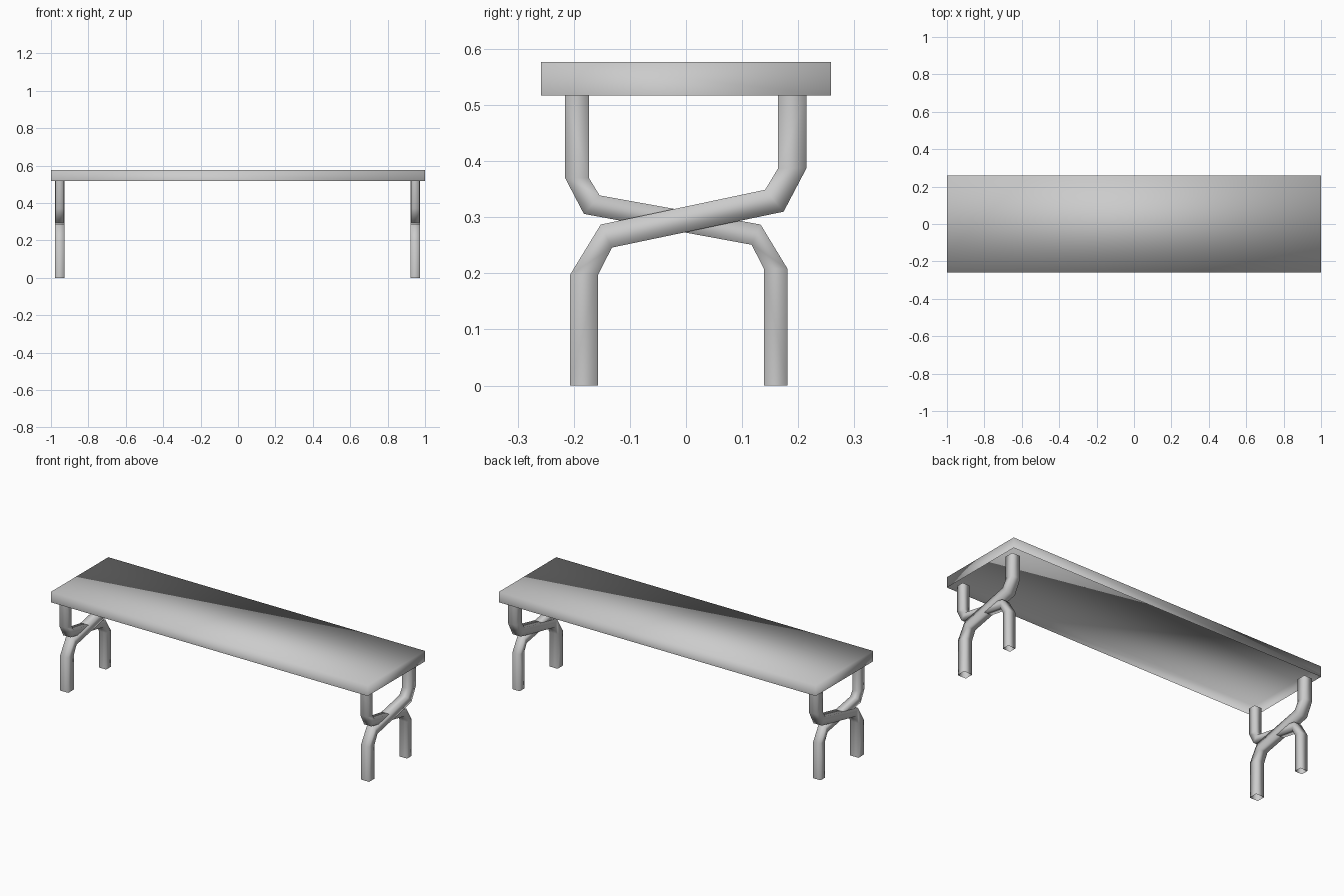
import bpy
import bmesh
from mathutils import Vector

cube = bpy.data.objects.get("Cube")
if cube:
    bpy.data.objects.remove(cube, do_unlink=True)

# One plain grey for the whole bench
grey = bpy.data.materials.new("plain grey")
grey.use_nodes = True
colour = (0.6, 0.6, 0.6, 1)
grey.diffuse_color = colour
grey.node_tree.nodes["Principled BSDF"].inputs["Base Color"].default_value = colour


def finish(bm, name):
    """Turn a bmesh into a smooth-shaded grey object."""
    bmesh.ops.recalc_face_normals(bm, faces=bm.faces)
    for face in bm.faces:
        face.smooth = True
    mesh = bpy.data.meshes.new(name)
    bm.to_mesh(mesh)
    bm.free()
    mesh.materials.append(grey)
    obj = bpy.data.objects.new(name, mesh)
    bpy.context.collection.objects.link(obj)


def bent_leg(name, x, half_width, outline_a, outline_b):
    """Sweep an open-ended square tube between two matching (y, z) outlines."""
    bm = bmesh.new()
    rings = []
    for a, b in zip(outline_a, outline_b):
        corners = [(-half_width, a), (half_width, a), (half_width, b), (-half_width, b)]
        rings.append([bm.verts.new((x + dx, p[0], p[1])) for dx, p in corners])
    for low, high in zip(rings, rings[1:]):
        for i in range(4):
            j = (i + 1) % 4
            bm.faces.new((low[i], low[j], high[j], high[i]))
    finish(bm, name)


# Seat shell, open underneath
bm = bmesh.new()
bmesh.ops.create_cube(bm, size=1)
for v in bm.verts:
    v.co = v.co * Vector((2, 0.517, 0.06)) + Vector((0, 0, 0.547))
underside = min(bm.faces, key=lambda f: f.calc_center_median().z)
bmesh.ops.delete(bm, geom=[underside], context='FACES_ONLY')
finish(bm, "seat")

# Thick leg: front foot crossing to the back of the seat
thick_upper = [(-0.207, 0), (-0.207, 0.197), (-0.152, 0.287),
               (0.141, 0.349), (0.164, 0.387), (0.164, 0.518)]
thick_lower = [(-0.157, 0), (-0.157, 0.197), (-0.132, 0.246),
               (0.174, 0.31), (0.215, 0.388), (0.215, 0.518)]

# Thin leg: back foot crossing to the front of the seat
thin_upper = [(0.181, 0), (0.181, 0.208), (0.133, 0.287),
              (-0.154, 0.339), (-0.173, 0.37), (-0.173, 0.518)]
thin_lower = [(0.139, 0), (0.139, 0.208), (0.117, 0.251),
              (-0.182, 0.306), (-0.216, 0.371), (-0.216, 0.518)]

# Crossed pair at each end
for side, x in (("right", -0.953), ("left", 0.947)):
    bent_leg(side + "_thick_leg", x, 0.026, thick_upper, thick_lower)
    bent_leg(side + "_thin_leg", x, 0.023, thin_upper, thin_lower)
